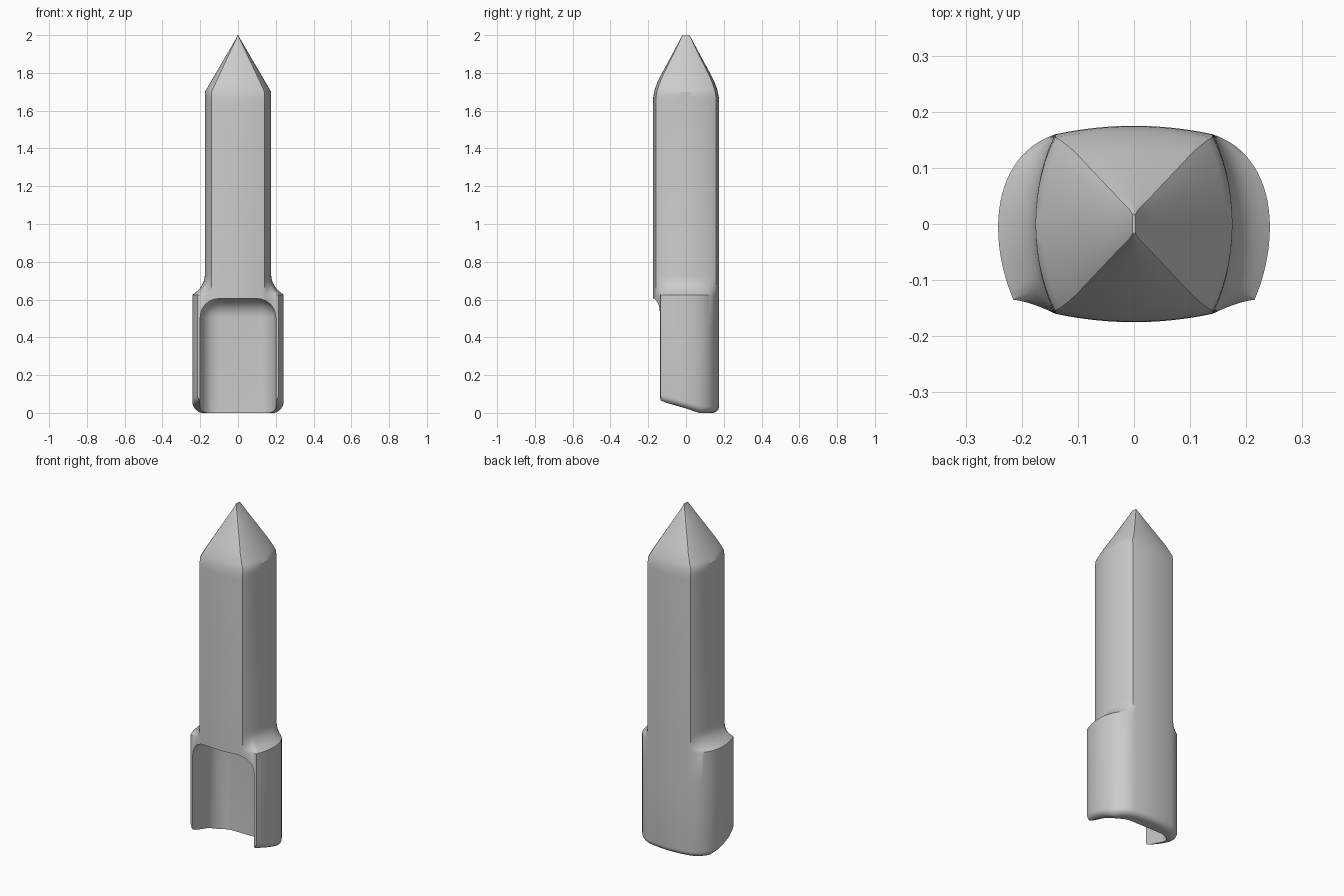
import bpy, bmesh, math
from mathutils import Vector

if "Cube" in bpy.data.objects:
    bpy.data.objects.remove(bpy.data.objects["Cube"])


def bezier(pts, n):
    """n + 1 points along a Bezier curve of any degree."""
    out = []
    for i in range(n + 1):
        p, t = [Vector(q) for q in pts], i / n
        while len(p) > 1:
            p = [a.lerp(b, t) for a, b in zip(p, p[1:])]
        out.append(p[0])
    return out


# Half cross-sections (x >= 0), front centre round to back centre
front = bezier([(0, -.175), (.07, -.175), (.14, -.16)], 8)
back = bezier([(.14, .16), (.07, .175), (0, .175)], 8)
shaft_side = bezier([(.14, -.16), (.187, -.07), (.187, .07), (.14, .16)], 28)
body_side = (bezier([(.14, -.16), (.185, -.138), (.215, -.135)], 6)[:-1]
             + bezier([(.215, -.135), (.26, -.03), (.258, .12), (.14, .16)], 22))
shaft = front[:-1] + shaft_side + back[1:]
body = front[:-1] + body_side + back[1:]


def section(t, z, sx=1, sy=1):
    """Blend from shaft (t=0) to body (t=1) outline at height z."""
    return [Vector((p.x * sx, p.y * sy, z))
            for p in (a.lerp(b, t) for a, b in zip(shaft, body))]


rings = []
# Slanted bottom with a rounded outer rim
r = .035
for k in range(7):
    a = k / 6 * math.pi / 2
    d = r * (1 - math.sin(a))
    ring = []
    for p in body:
        zb = max(0, (.085 - p.y) * .28)
        y = p.y * (1 - d / .175) if p.y > 0 else p.y
        ring.append(Vector((p.x * (1 - d / .24), y, zb + r * (1 - math.cos(a)))))
    rings.append(ring)
# Wide body, concave shoulder, shaft
for z, t in [(.45, 1), (.625, 1), (.636, .78), (.65, .53), (.665, .34),
             (.68, .2), (.695, .1), (.71, .04), (.73, 0), (1.64, 0)]:
    rings.append(section(t, z))
# Pointed tip ending in a short ridge
for z, sy in [(1.67, .993), (1.7, .965), (1.72, .93), (1.75, .865), (1.78, .785),
              (1.82, .66), (1.88, .475), (1.94, .29), (1.985, .155), (2, .1)]:
    rings.append(section(0, z, min(1, max(.015, (2 - z) / .3)), sy))

bm = bmesh.new()
n = len(shaft)
loops = []
for ring in rings:
    right = [bm.verts.new(p) for p in ring]
    left = [bm.verts.new((-p.x, p.y, p.z)) for p in ring[1:-1]]
    loops.append(right + left[::-1])
m = len(loops[0])
for lo, hi in zip(loops, loops[1:]):
    for i in range(m):
        j = (i + 1) % m
        bm.faces.new((lo[i], lo[j], hi[j], hi[i]))
# End caps made of strips running left to right
for loop in (loops[0], loops[-1]):
    for i in range(n - 1):
        quad = [loop[i], loop[i + 1], loop[(m - i - 1) % m], loop[(m - i) % m]]
        bm.faces.new(list(dict.fromkeys(quad)))
bmesh.ops.recalc_face_normals(bm, faces=bm.faces)
mesh = bpy.data.meshes.new("pointed_bar")
bm.to_mesh(mesh)
bm.free()
bar = bpy.data.objects.new("pointed_bar", mesh)
bpy.context.collection.objects.link(bar)

# Rounded pocket cut through the front and bottom
bpy.ops.mesh.primitive_cube_add(size=1, location=(0, -.205, .1))
cutter = bpy.context.object
cutter.name = "pocket_cutter"
cutter.scale = (.4, .6, 1.01)
bpy.ops.object.transform_apply(location=False, rotation=False, scale=True)
bev = cutter.modifiers.new("round", 'BEVEL')
bev.width, bev.segments = .1, 10
cutter.hide_render = True

cut = bar.modifiers.new("pocket", 'BOOLEAN')
cut.operation, cut.solver, cut.object = 'DIFFERENCE', 'EXACT', cutter
bpy.ops.object.select_all(action='DESELECT')
bar.select_set(True)
bpy.context.view_layer.objects.active = bar
bpy.ops.object.modifier_apply(modifier="pocket")
bpy.data.objects.remove(cutter)
bpy.ops.object.shade_smooth_by_angle(angle=math.radians(30))
